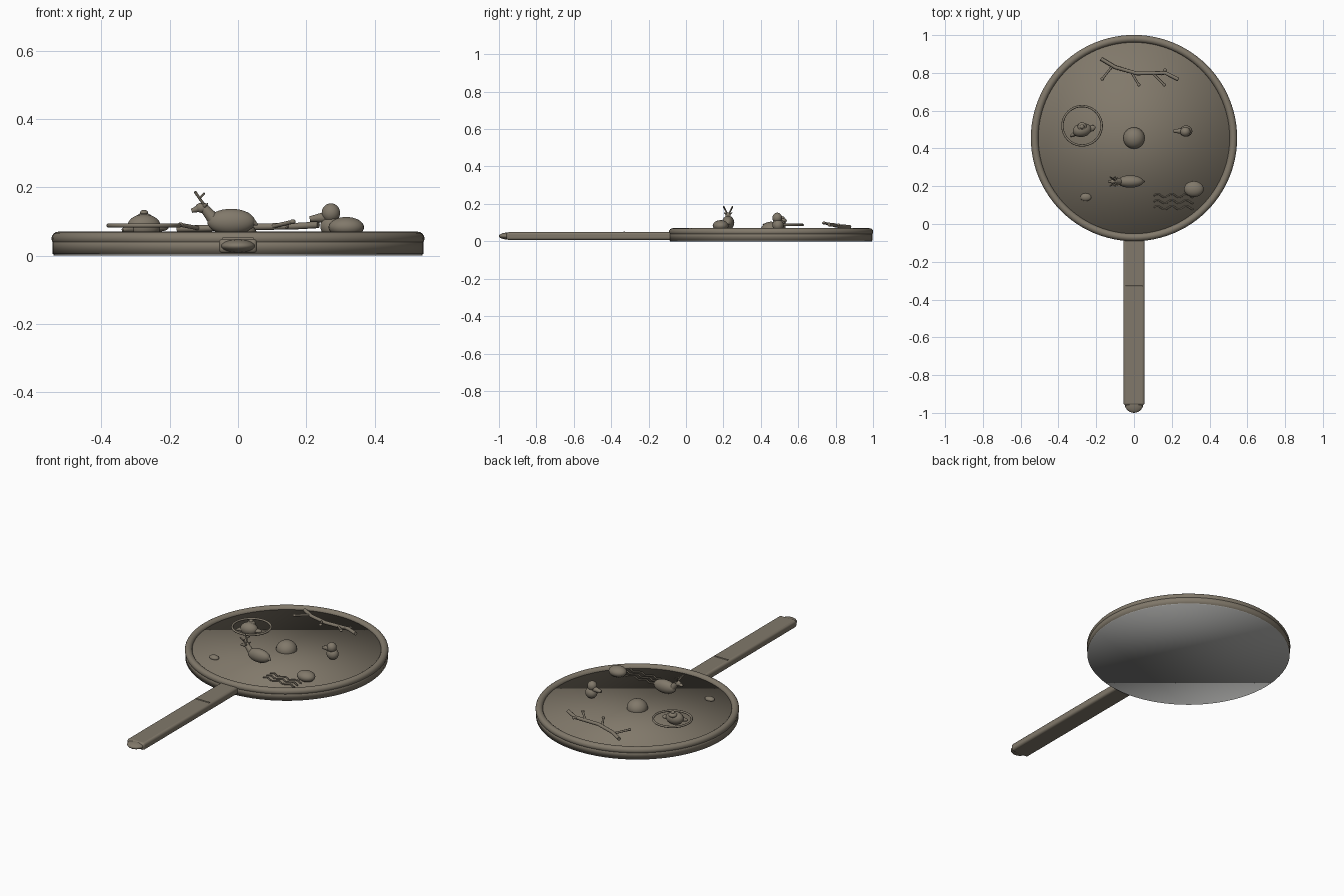
import bpy
import math
from mathutils import Vector

cube = bpy.data.objects.get("Cube")
if cube:
    bpy.data.objects.remove(cube, do_unlink=True)


def material(name, rgb):
    mat = bpy.data.materials.new(name)
    mat.use_nodes = True
    color = (*rgb, 1)
    mat.diffuse_color = color
    mat.node_tree.nodes["Principled BSDF"].inputs["Base Color"].default_value = color
    return mat


bronze = material("aged bronze", (0.22, 0.19, 0.145))
silver = material("polished silver", (0.38, 0.38, 0.37))


def finish(name, mat=bronze):
    ob = bpy.context.object
    ob.name = name
    ob.data.materials.append(mat)
    bpy.ops.object.shade_smooth()
    return ob


def disc(name, radius, z0, z1, mat=bronze):
    bpy.ops.mesh.primitive_cylinder_add(vertices=96, radius=radius, depth=z1 - z0,
                                        location=(0, CENTRE_Y, (z0 + z1) / 2))
    return finish(name, mat)


def ring(name, loc, major, minor, segments=96):
    bpy.ops.mesh.primitive_torus_add(location=loc, major_radius=major, minor_radius=minor,
                                     major_segments=segments, minor_segments=16)
    return finish(name)


def blob(name, loc, radii, turn=0):
    bpy.ops.mesh.primitive_uv_sphere_add(segments=24, ring_count=16, location=loc,
                                         rotation=(0, 0, math.radians(turn)))
    bpy.context.object.scale = radii
    return finish(name)


def cone(name, start, end, r1, r2):
    a, b = Vector(start), Vector(end)
    bpy.ops.mesh.primitive_cone_add(vertices=16, radius1=r1, radius2=r2, depth=(b - a).length,
                                    location=(a + b) / 2,
                                    rotation=(b - a).to_track_quat("Z", "Y").to_euler())
    ob = finish(name)
    bpy.ops.object.shade_smooth_by_angle(angle=math.radians(40))
    return ob


def tube(name, points, radius):
    curve = bpy.data.curves.new(name, "CURVE")
    curve.dimensions = "3D"
    curve.bevel_depth = radius
    curve.bevel_resolution = 3
    curve.use_fill_caps = True
    spline = curve.splines.new("POLY")
    spline.points.add(len(points) - 1)
    for point, co in zip(spline.points, points):
        point.co = (*co, 1)
    spline.use_smooth = True
    ob = bpy.data.objects.new(name, curve)
    bpy.context.collection.objects.link(ob)
    curve.materials.append(bronze)
    return ob


# Disc body, reflecting face underneath, raised rim and centre boss
CENTRE_Y = 0.455
disc("mirror_body", 0.543, 0.004, 0.052)
disc("mirror_face", 0.54, 0, 0.012, silver)
ring("rim", (0, CENTRE_Y, 0.05), 0.526, 0.02)
blob("centre_boss", (0, CENTRE_Y, 0.055), (0.057, 0.057, 0.05))

# Handle with bevelled edges, rounded end and a thin band
bpy.ops.mesh.primitive_cube_add(size=1, location=(0, -0.51, 0.028))
bpy.context.object.scale = (0.112, 0.9, 0.042)
bpy.ops.object.transform_apply(location=False, rotation=False, scale=True)
handle = finish("handle")
bevel = handle.modifiers.new("soft edges", "BEVEL")
bevel.width = 0.012
bevel.segments = 3
bpy.ops.object.shade_smooth_by_angle(angle=math.radians(40))
blob("handle_end", (0, -0.95, 0.028), (0.05, 0.05, 0.019))
cone("handle_band", (-0.045, -0.33, 0.048), (0.045, -0.33, 0.048), 0.005, 0.005)

# Deer: body, neck, head, tail and mirrored antlers
DEER_Y = 0.225
blob("deer_body", (-0.02, DEER_Y, 0.099), (0.07, 0.033, 0.038))
cone("deer_neck", (-0.07, DEER_Y, 0.105), (-0.1, DEER_Y, 0.14), 0.019, 0.013)
blob("deer_head", (-0.105, DEER_Y, 0.14), (0.02, 0.014, 0.015))
cone("deer_muzzle", (-0.108, DEER_Y, 0.14), (-0.136, DEER_Y, 0.131), 0.012, 0.006)
cone("deer_tail", (0.038, DEER_Y, 0.1), (0.058, DEER_Y, 0.09), 0.014, 0.002)
for side in (-1, 1):
    tip = DEER_Y + side * 0.024
    tube("deer_antler", [(-0.1, DEER_Y + side * 0.006, 0.15),
                         (-0.113, DEER_Y + side * 0.015, 0.168), (-0.126, tip, 0.187)], 0.004)
    tube("deer_antler_tine", [(-0.113, DEER_Y + side * 0.015, 0.168),
                              (-0.098, tip, 0.182)], 0.003)
    cone("deer_ear", (-0.098, DEER_Y + side * 0.01, 0.146),
         (-0.088, DEER_Y + side * 0.022, 0.153), 0.006, 0.001)

# Ringed bird: hoop, body, head, beak, wing and tail
ring("bird_hoop", (-0.275, 0.52, 0.088), 0.104, 0.006, 64)
blob("hoop_bird_body", (-0.275, 0.497, 0.085), (0.05, 0.036, 0.036), 12)
blob("hoop_bird_head", (-0.275, 0.515, 0.11), (0.024, 0.024, 0.015))
blob("hoop_bird_crest", (-0.275, 0.515, 0.125), (0.012, 0.012, 0.009))
blob("hoop_bird_wing", (-0.228, 0.505, 0.082), (0.026, 0.016, 0.011), 25)
cone("hoop_bird_tail", (-0.3, 0.485, 0.082), (-0.338, 0.465, 0.075), 0.018, 0.005)

# Small perched bird
blob("small_bird_body", (0.275, 0.492, 0.086), (0.034, 0.03, 0.032))
blob("small_bird_head", (0.272, 0.488, 0.125), (0.027, 0.026, 0.028))
cone("small_bird_beak", (0.255, 0.492, 0.112), (0.21, 0.492, 0.107), 0.016, 0.008)

# Shell and pebble
blob("shell", (0.317, 0.185, 0.083), (0.052, 0.042, 0.03))
blob("pebble", (-0.255, 0.142, 0.056), (0.029, 0.021, 0.014))

# Three water ripples
for y in (0.15, 0.118, 0.086):
    tube("ripple", [(0.105 + i * 0.0075, y + 0.009 * math.sin(i * 0.62), 0.057)
                    for i in range(29)], 0.004)

# Flowering branch with budded twigs
tube("branch", [(-0.175, 0.875, 0.078), (-0.1, 0.83, 0.08), (0.015, 0.797, 0.084),
                (0.165, 0.8, 0.086), (0.235, 0.765, 0.09)], 0.01)
twigs = [((-0.115, 0.835, 0.08), (-0.168, 0.768, 0.09)),
         ((-0.015, 0.805, 0.083), (0.025, 0.737, 0.097)),
         ((0.1, 0.797, 0.085), (0.16, 0.737, 0.099)),
         ((0.14, 0.79, 0.085), (0.165, 0.815, 0.088))]
for start, end in twigs:
    tube("twig", [start, end], 0.006)
    blob("twig_bud", end, (0.009, 0.009, 0.007))
